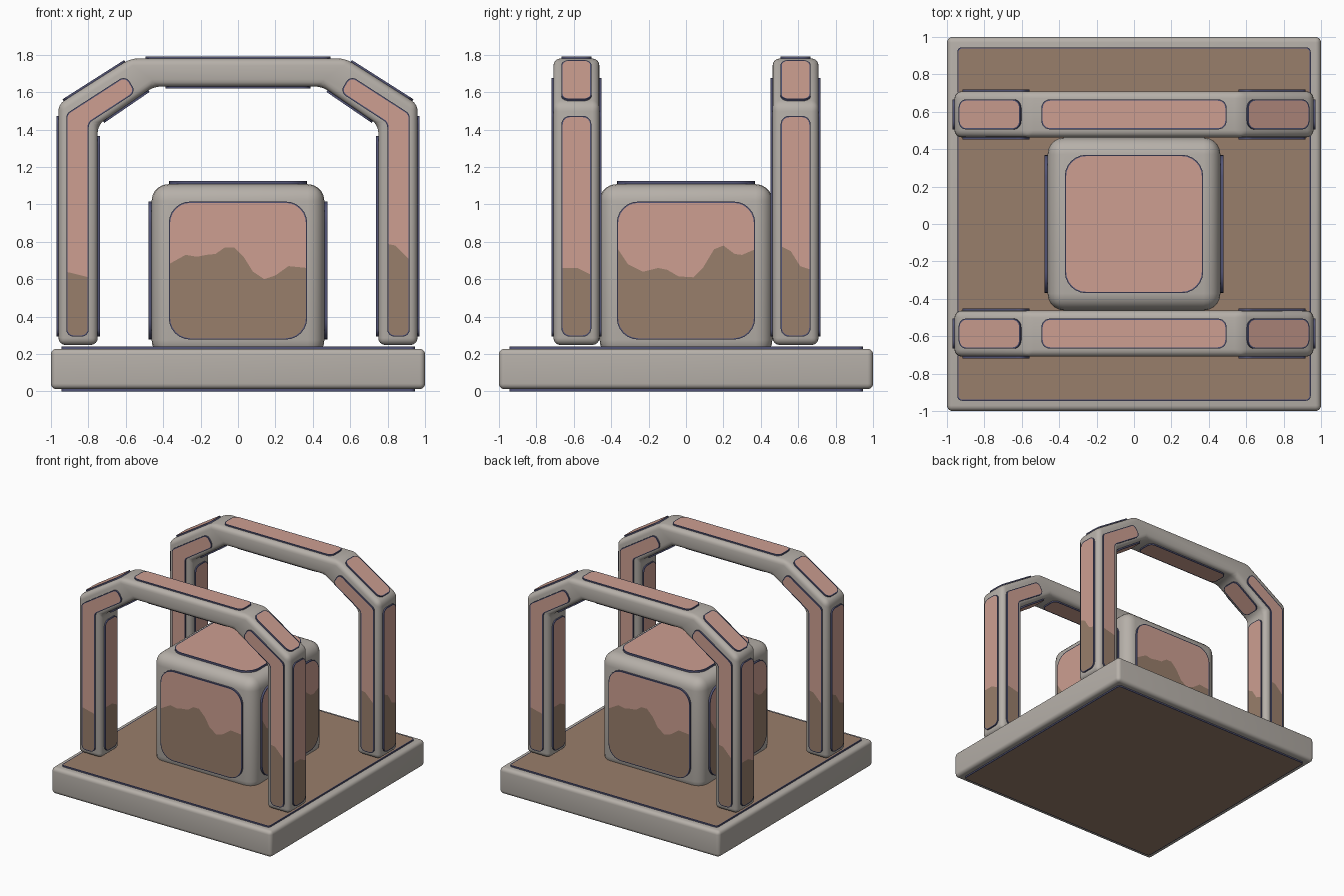
import bpy, bmesh, math
from mathutils import Matrix, Vector

if "Cube" in bpy.data.objects:
    bpy.data.objects.remove(bpy.data.objects["Cube"])

def lin(c):
    c /= 255
    return c / 12.92 if c <= 0.04045 else ((c + 0.055) / 1.055) ** 2.4

def material(name, r, g, b):
    m = bpy.data.materials.new(name)
    m.diffuse_color = (lin(r), lin(g), lin(b), 1)
    m.use_nodes = True
    m.node_tree.nodes["Principled BSDF"].inputs["Base Color"].default_value = m.diffuse_color
    return m

MATS = [material("stone_grey", 182, 176, 169), material("pink_panel", 205, 159, 145),
        material("brown_panel", 153, 126, 107), material("slate_rim", 82, 84, 118)]
GREY, PINK, BROWN, RIM = range(4)

# Height of the wavy pink / brown boundary along front-facing and side-facing panels
FRONT = [(-.92, .64), (-.8, .61), (-.37, .68), (-.28, .73), (-.22, .72), (-.17, .73), (-.12, .735),
         (-.07, .77), (-.02, .77), (.03, .72), (.08, .64), (.14, .60), (.2, .62), (.27, .67),
         (.37, .66), (.79, .79), (.84, .78), (.92, .70)]
SIDE = [(-.67, .66), (-.58, .66), (-.5, .62), (-.37, .77), (-.31, .68), (-.23, .64), (-.15, .66),
        (-.1, .65), (-.04, .615), (.04, .61), (.09, .66), (.15, .76), (.2, .78), (.26, .735),
        (.3, .73), (.37, .76), (.5, .78), (.56, .75), (.61, .67), (.67, .65)]

def height(table, u):
    for (a, p), (b, q) in zip(table, table[1:]):
        if a <= u <= b:
            return p + (q - p) * (u - a) / (b - a)
    return table[0][1] if u < 0 else table[-1][1]

def rounded(pts, r, n=6):
    out, pts = [], [Vector(p) for p in pts]
    for i, p in enumerate(pts):
        a, b = pts[i - 1] - p, pts[(i + 1) % len(pts)] - p
        t = min(r / math.tan(a.angle(b) / 2), .45 * min(a.length, b.length))
        a, b = a.normalized() * t, b.normalized() * t
        for k in range(n + 1):
            s = k / n
            out.append(p + a * ((1 - s) ** 3 + 1.35 * (1 - s) ** 2 * s)
                       + b * (s ** 3 + 1.35 * s * s * (1 - s)))
    return out

def rect(u0, u1, v0, v1):
    return [(u0, v0), (u1, v0), (u1, v1), (u0, v1)]

def cut(bm, faces, co, no):
    geom = set(faces)
    for f in faces:
        geom.update(f.edges)
        geom.update(f.verts)
    bmesh.ops.bisect_plane(bm, geom=list(geom), dist=1e-5, plane_co=co, plane_no=no)

def caps(bm, test):
    return [f for f in bm.faces if f.material_index == PINK and test(f.calc_center_median())]

# Raised plate with a slate rim; side plates are brown below the wavy line
def panel(dest, n, origin, pts, r, h=.011, colour=PINK, wave=False):
    n = Vector(n).normalized()
    u = Vector((0, 0, 1)).cross(n) if abs(n.z) < .01 else Vector((0, 1, 0))
    v = n.cross(u)
    outline = rounded(pts, r)
    bm = bmesh.new()
    top = [bm.verts.new((p.x, p.y, h)) for p in outline]
    low = [bm.verts.new((p.x, p.y, -.015)) for p in outline]
    for i in range(len(top)):
        j = (i + 1) % len(top)
        bm.faces.new((low[i], low[j], top[j], top[i]))
    cap = bm.faces.new(top)
    bm.normal_update()
    bmesh.ops.inset_region(bm, faces=[cap], thickness=.007, use_even_offset=True)
    for f in bm.faces:
        f.material_index = RIM
    cap.material_index = PINK
    if wave:
        table = FRONT if abs(n.y) > .5 else SIDE
        cut(bm, [cap], (0, .95, h), (0, 1, 0))
        us = [p.x for p in outline if p.y < .95]
        lo, hi = min(us), max(us)
        marks = [lo] + [a for a, _ in table if lo + .012 < a < hi - .012] + [hi]
        for a in marks[1:-1]:
            cut(bm, caps(bm, lambda c: c.y < .95), (a, 0, h), (1, 0, 0))
        for a, b in zip(marks, marks[1:]):
            p, q = height(table, a), height(table, b)
            cut(bm, caps(bm, lambda c: c.y < .95 and a < c.x < b), (a, p, h), (p - q, b - a, 0))
            for f in caps(bm, lambda c: a < c.x < b and c.y < p + (q - p) * (c.x - a) / (b - a)):
                f.material_index = BROWN
    elif colour != PINK:
        cap.material_index = colour
    m = Matrix((u, v, n)).transposed().to_4x4()
    m.translation = Vector(origin)
    bm.transform(m)
    tmp = bpy.data.meshes.new("tmp")
    bm.to_mesh(tmp)
    bm.free()
    dest.from_mesh(tmp)
    bpy.data.meshes.remove(tmp)

def finish(bm, name):
    me = bpy.data.meshes.new(name)
    bm.to_mesh(me)
    bm.free()
    for m in MATS:
        me.materials.append(m)
    ob = bpy.data.objects.new(name, me)
    bpy.context.collection.objects.link(ob)
    bpy.ops.object.select_all(action='DESELECT')
    ob.select_set(True)
    bpy.context.view_layer.objects.active = ob
    bpy.ops.object.shade_smooth_by_angle(angle=math.radians(35))
    return ob

def turned_copy(ob, name):
    c = ob.copy()
    c.name = name
    c.rotation_euler.z = math.pi
    bpy.context.collection.objects.link(c)

def block(name, size, z, bevel):
    bm = bmesh.new()
    bmesh.ops.create_cube(bm, size=1, matrix=Matrix.Translation((0, 0, z)) @ Matrix.Diagonal((*size, 1)))
    bmesh.ops.bevel(bm, geom=bm.edges[:], offset=bevel, segments=5, profile=.5, affect='EDGES')
    finish(bm, name)

# Base slab with brown plates above and below
block("base_slab", (2, 2, .216), .12, .03)
bm = bmesh.new()
for s in (1, -1):
    panel(bm, (0, 0, s), (0, 0, .12 + s * .108), rect(-.945, .945, -.945, .945), .025, .012, BROWN)
finish(bm, "base_plates")

# Central rounded cube with plates on four sides and the top
block("core_cube", (.924, .924, .924), .646, .09)
side = rect(-.37, .37, .277, 1.015)
bm = bmesh.new()
panel(bm, (0, -1, 0), (0, -.462, 0), side, .115, .016, wave=True)
panel(bm, (1, 0, 0), (.462, 0, 0), side, .115, .016, wave=True)
turned_copy(finish(bm, "core_plates_front_right"), "core_plates_back_left")
bm = bmesh.new()
panel(bm, (0, 0, 1), (0, 0, 1.108), rect(-.37, .37, -.37, .37), .115, .016)
finish(bm, "core_top_plate")

# Front arch frame: extruded profile with rounded edges
Y0, Y1, YC = -.709, -.463, -.586
half = [(.96, .248), (.96, 1.535), (.575, 1.78)]
inner = [(.45, 1.63), (.75, 1.425), (.75, .248)]
loop = half + [(-x, z) for x, z in half[::-1]] + [(-x, z) for x, z in inner[::-1]] + inner
bm = bmesh.new()
f = bm.faces.new([bm.verts.new((x, Y0, z)) for x, z in loop])
ext = bmesh.ops.extrude_face_region(bm, geom=[f], use_keep_orig=True)
bmesh.ops.translate(bm, vec=(0, Y1 - Y0, 0), verts=[g for g in ext["geom"] if isinstance(g, bmesh.types.BMVert)])
bmesh.ops.recalc_face_normals(bm, faces=bm.faces[:])
bmesh.ops.bevel(bm, geom=bm.edges[:], offset=.038, segments=4, profile=.5, affect='EDGES')
turned_copy(finish(bm, "front_arch"), "back_arch")

# Arch plates: bent leg plates, leg sides, slopes and top bar
bent = [(-.918, .293), (-.798, .293), (-.798, 1.435), (-.545, 1.6), (-.6, 1.69), (-.918, 1.485)]
bent_mirror = [(-x, z) for x, z in bent[::-1]]
W = .08
bm = bmesh.new()
for n, y in ((-1, Y0), (1, Y1)):
    for shape in (bent, bent_mirror):
        panel(bm, (0, n, 0), (0, y, 0), shape, .038, wave=True)
for s in (1, -1):
    for n, x, top in ((s, .96, 1.473), (-s, .75, 1.365)):
        u = YC * n
        panel(bm, (n, 0, 0), (s * x, 0, 0), rect(u - W, u + W, .293, top), .045, wave=True)
    panel(bm, (s * .537, 0, .844), (s * .7675, YC, 1.6575), rect(-W, W, -.195, .195), .045)
    panel(bm, (-s * .564, 0, -.826), (s * .6, YC, 1.5275), rect(-W, W, -.147, .147), .045)
panel(bm, (0, 0, 1), (0, YC, 1.78), rect(-W, W, -.495, .495), .045)
panel(bm, (0, 0, -1), (0, YC, 1.63), rect(-W, W, -.387, .387), .045)
turned_copy(finish(bm, "front_arch_plates"), "back_arch_plates")
